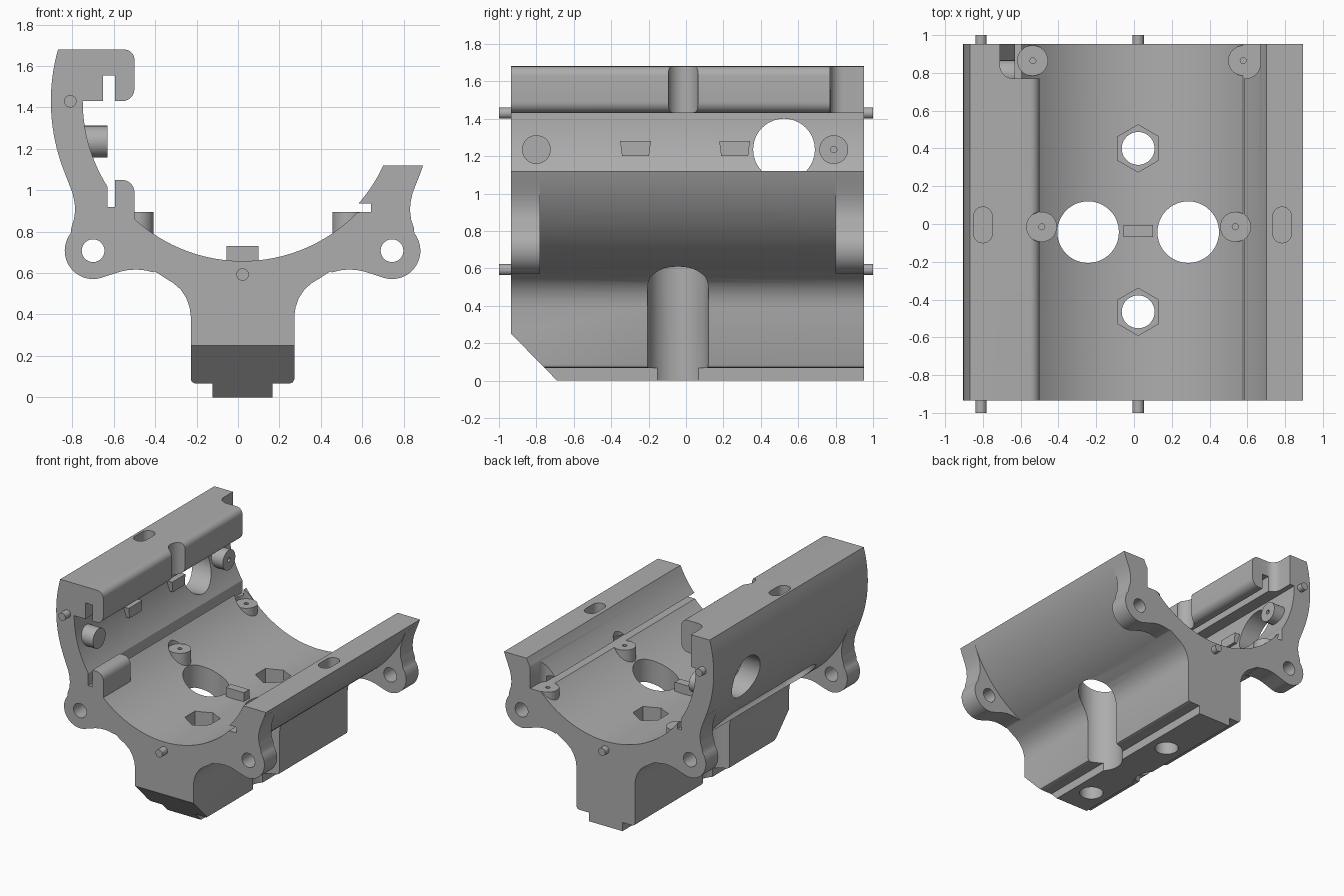
import bpy, bmesh, math
from mathutils import Matrix, Vector

cube = bpy.data.objects.get("Cube")
if cube:
    bpy.data.objects.remove(cube, do_unlink=True)

CX, CZ = 0.022, 1.43          # axis of the cradle
R_IN, R_OUT = 0.772, 0.926
Y0, Y1 = -0.935, 0.952        # front and back ends

grey = bpy.data.materials.new("plain grey")
grey.use_nodes = True
COLOUR = (0.42, 0.42, 0.42, 1)
grey.diffuse_color = COLOUR
grey.node_tree.nodes["Principled BSDF"].inputs["Base Color"].default_value = COLOUR

AXES = {
    "x": Matrix(((0, 0, 1), (1, 0, 0), (0, 1, 0))),
    "y": Matrix(((1, 0, 0), (0, 0, 1), (0, 1, 0))),
    "z": Matrix.Identity(3),
}


def arc(r, a0, a1, n=12, cx=CX, cz=CZ):
    steps = [math.radians(a0 + (a1 - a0) * i / n) for i in range(n + 1)]
    return [(cx + r * math.cos(a), cz + r * math.sin(a)) for a in steps]


def circle(cx, cy, r, n=40, turn=0):
    return arc(r, turn, turn + 360, n, cx, cy)[:-1]


def stadium(cx, cy, half, r):
    return arc(r, -90, 90, 12, cx + half, cy) + arc(r, 90, 270, 12, cx - half, cy)


def rect(a0, a1, b0, b1):
    return [(a0, b0), (a1, b0), (a1, b1), (a0, b1)]


def prism(name, pts, lo, hi, axis="y", round_floor=0):
    """Extrude a 2D outline from lo to hi along an axis (name or 3x3 matrix)."""
    bm = bmesh.new()
    low = [bm.verts.new((a, b, lo)) for a, b in pts]
    face = bm.faces.new(low)
    ext = bmesh.ops.extrude_face_region(bm, geom=[face])
    top = [g for g in ext["geom"] if isinstance(g, bmesh.types.BMVert)]
    bmesh.ops.translate(bm, verts=top, vec=(0, 0, hi - lo))
    if round_floor:
        edges = [e for e in bm.edges if all(abs(v.co.z - lo) < 1e-5 for v in e.verts)]
        bmesh.ops.bevel(bm, geom=edges, offset=round_floor, segments=5, profile=0.5, affect="EDGES")
    m = AXES[axis] if isinstance(axis, str) else axis
    bm.transform(m.to_4x4())
    bmesh.ops.recalc_face_normals(bm, faces=bm.faces)
    mesh = bpy.data.meshes.new(name)
    bm.to_mesh(mesh)
    bm.free()
    mesh.materials.append(grey)
    ob = bpy.data.objects.new(name, mesh)
    bpy.context.collection.objects.link(ob)
    return ob


def combine(target, tool, op):
    mod = target.modifiers.new("bool", "BOOLEAN")
    mod.operation, mod.object, mod.solver = op, tool, "EXACT"
    bpy.context.view_layer.objects.active = target
    bpy.ops.object.modifier_apply(modifier=mod.name)
    bpy.data.objects.remove(tool, do_unlink=True)


def add(*args, **kw):
    combine(body, prism("piece", *args, **kw), "UNION")


def cut(*args, **kw):
    combine(body, prism("cutter", *args, **kw), "DIFFERENCE")


def side(pts, s):
    return [(CX + s * u, z) for u, z in pts]


# Main cross-section: cradle, tall hooked wall, short slotted wall and base
fillet = [(0.37, 0.573), (0.335, 0.552), (0.3, 0.522), (0.272, 0.48), (0.256, 0.435), (0.25, 0.39),
          (0.25, 0.087), (0.244, 0.073), (0.23, 0.067), (0.144, 0.067), (0.144, 0)]
outline = arc(R_OUT, -19.6, -63.7, 24)
outline += side(fillet, 1) + side(fillet, -1)[::-1]
outline += arc(R_OUT, 243.7, 164.3, 40)
outline += arc(0.05, 90, 0, 6, -0.55, 1.63) + arc(0.06, 0, -90, 6, -0.56, 1.49)
outline += [(-0.595, 1.43), (-0.595, 1.555), (-0.653, 1.555), (-0.653, 1.43)]
outline += arc(R_IN, 180, 212.4, 16) + [(-0.63, 0.92), (-0.595, 0.92)]
outline += arc(R_IN, 216.9, 316, 48)
outline += [(0.643, 0.894), (0.643, 0.937)] + arc(0.747, 318.7, 335.5, 8)
body = prism("cradle_body", outline, Y0, Y1)

# Bolt lugs at the four corners
LU, LZ = 0.722, 0.708
lug = [(0.86, 1.085), (0.84, 1.035), (0.821, 0.985), (0.811, 0.94), (0.809, 0.9), (0.814, 0.86), (0.827, 0.82)]
lug += arc(0.137, 38, -112, 24, LU, LZ)
lug += [(0.63, 0.594), (0.59, 0.607), (0.55, 0.615), (0.51, 0.617), (0.47, 0.613), (0.43, 0.603),
        (0.4, 0.65), (0.55, 0.75), (0.7, 0.9), (0.8, 1.06)]
for s in (1, -1):
    for lo, hi in ((Y0, -0.78), (0.8, Y1)):
        add(side(lug, s), lo, hi)

# Short lower clip at the front of the tall wall
add([(-0.595, 0.85), (-0.595, 1.05)] + arc(0.06, 90, 0, 6, -0.56, 0.99) + [(-0.5, 0.8)], Y0, -0.6)

# Screw posts, with clearance above each
posts = [(-0.488, -0.015), (0.536, -0.015), (-0.535, 0.865), (0.578, 0.865)]
for x, y in posts:
    add(circle(x, y, 0.08, 32), 0.775, 0.894, "z")
    cut(circle(x, y, 0.081, 32), 0.894, 2, "z")
    cut(circle(x, y, 0.016, 12), 0.84, 1, "z")
cut([(0.45, 1.1), (0.45, 0.77)] + arc(0.08, -90, 0, 6, 0.59, 0.85) + [(0.67, 1.1)], 0.894, 1.3, "z")
cut([(-0.4, 1.1), (-0.71, 1.1)] + arc(0.07, 180, 270, 6, -0.64, 0.84) + [(-0.4, 0.77)], 1.4, 1.8, "z")

# Long rounded recesses under both flanks
for s in (1, -1):
    radial = Vector((s * 0.712, 0, -0.702))
    along = Vector((0, 1, 0))
    frame = Matrix((along, radial.cross(along), radial)).transposed()
    mid = Vector((CX, 0, CZ)).dot(frame.col[1])
    depth = Vector((CX, 0, CZ)).dot(radial)
    cut(stadium(-0.005, mid, 0.465, 0.155), depth + 0.84, depth + 1.1, frame, round_floor=0.06)

# Vertical bores and nut-trap holes through the base
for x in (-0.243, 0.287):
    cut(circle(x, -0.043, 0.163, 48), -0.1, 0.9, "z")
for y in (0.4, -0.465):
    cut(circle(CX, y, 0.087), -0.1, 1, "z")
    cut(circle(CX, y, 0.125, 6, 30), 0.45, 1, "z")

# Lug bolt holes with hexagonal nut pockets on the inner faces
for s in (1, -1):
    x = CX + s * LU
    cut(circle(x, LZ, 0.055, 28), -1.1, 1.1)
    cut(circle(x, LZ, 0.095, 6), -0.84, 0.86)

# Round windows in the tall wall
for y in (-0.535, -0.005, 0.524):
    cut(circle(y, 1.235, 0.165, 48), -1.1, -0.62, "x")

# Slots in the wall tops and the front chamfer of the base
for x, top in ((-0.8, 1.68), (0.784, 1.12)):
    slot = [(x - b, a) for a, b in stadium(-0.005, 0, 0.045, 0.05)]
    cut(slot, top - 0.12, top + 0.1, "z")
cut([(-1.035, 0.352), (-0.59, -0.102), (-1.035, -0.102)], -0.5, 0.5, "x")

# Pegs on the inside of the tall wall
smooth = [body]
for i, y in enumerate((-0.8, 0.79)):
    peg = prism(f"wall_peg_{i + 1}", circle(y, 1.235, 0.077, 32), -0.8, -0.63, "x")
    combine(peg, prism("cutter", circle(y, 1.235, 0.017, 12), -0.7, -0.5, "x"), "DIFFERENCE")
    smooth.append(peg)

# Small locating tabs
for i, y in enumerate((-0.27, 0.26)):
    tab = [(y - 0.072, 1.2), (y + 0.072, 1.2), (y + 0.082, 1.28), (y - 0.082, 1.28)]
    prism(f"wall_tab_{i + 1}", tab, -0.8, -0.69, "x")
prism("floor_tab", rect(-0.055, 0.1, -0.07, -0.005), 0.6, 0.73, "z")

# Alignment pins on both ends
for label, x, z in (("wall", -0.81, 1.43), ("floor", CX, 0.593)):
    smooth.append(prism(f"{label}_pin_front", circle(x, z, 0.03, 24), -1, Y0 + 0.02))
    smooth.append(prism(f"{label}_pin_back", circle(x, z, 0.03, 24), Y1 - 0.02, 1))

bpy.ops.object.select_all(action="DESELECT")
for ob in smooth:
    ob.select_set(True)
bpy.context.view_layer.objects.active = body
bpy.ops.object.shade_smooth_by_angle(angle=math.radians(30))
bpy.ops.object.select_all(action="DESELECT")
